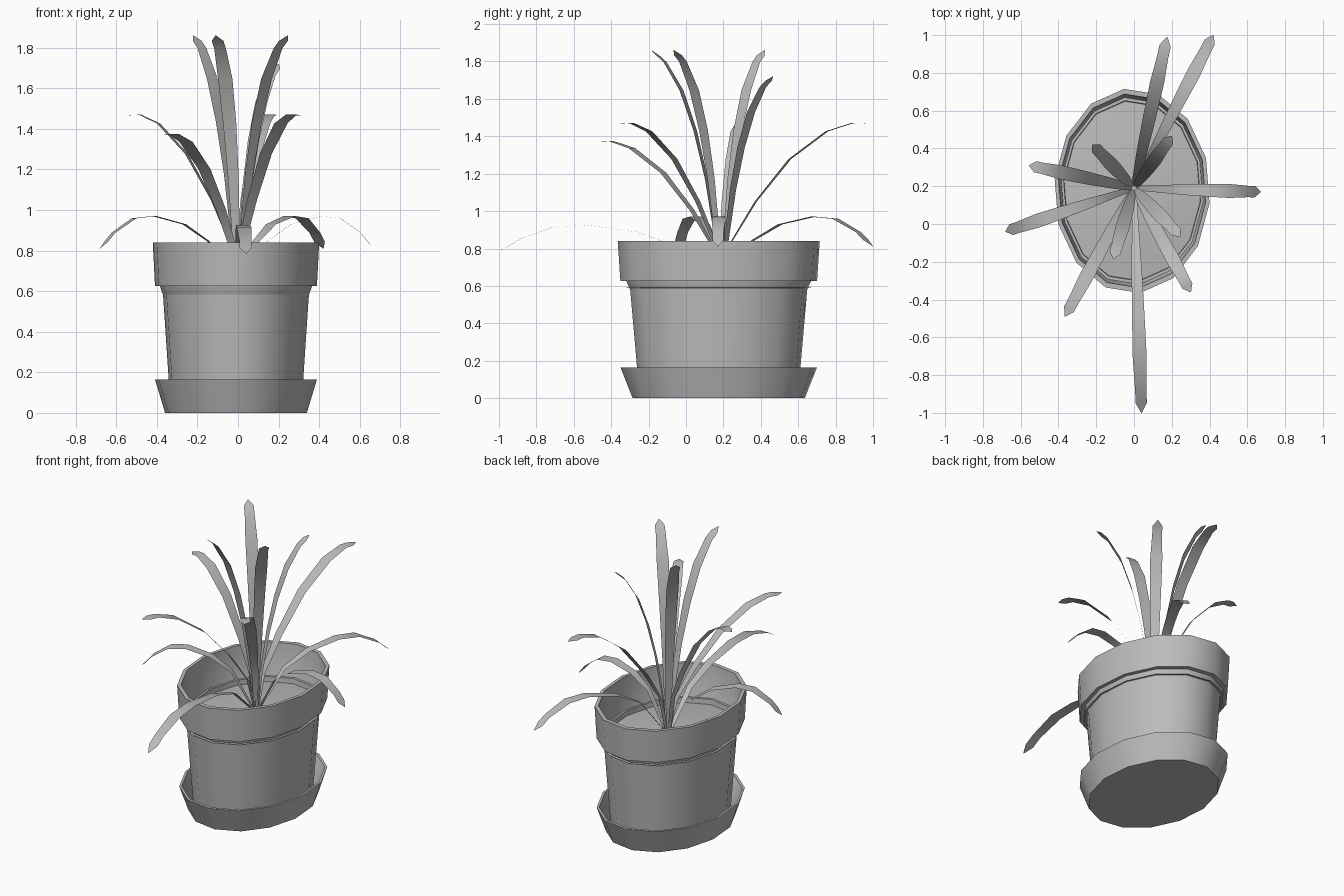
import bpy, bmesh, math
from mathutils import Vector

cube = bpy.data.objects.get("Cube")
if cube:
    bpy.data.objects.remove(cube)

SIDES = 14
CENTRE = Vector((-0.01, 0.175, 0))
STRETCH = 1.315          # the pot is oval, longer in y
PHASE = math.radians(96)

grey = bpy.data.materials.new("plain_grey")
grey.use_nodes = True
grey.diffuse_color = (0.5, 0.5, 0.5, 1)
grey.node_tree.nodes["Principled BSDF"].inputs["Base Color"].default_value = (0.5, 0.5, 0.5, 1)


def finish(name, bm, angle):
    """Turn a bmesh into a smooth shaded object."""
    mesh = bpy.data.meshes.new(name)
    bm.to_mesh(mesh)
    bm.free()
    mesh.materials.append(grey)
    obj = bpy.data.objects.new(name, mesh)
    bpy.context.collection.objects.link(obj)
    bpy.ops.object.select_all(action='DESELECT')
    bpy.context.view_layer.objects.active = obj
    obj.select_set(True)
    bpy.ops.object.shade_smooth_by_angle(angle=math.radians(angle))
    return obj


def lathe(name, profile, cap_start=False, cap_end=False):
    """Sweep (radius, height) points around the oval axis."""
    bm = bmesh.new()
    rings = []
    for r, z in profile:
        ring = []
        for i in range(SIDES):
            a = PHASE + math.tau * i / SIDES
            ring.append(bm.verts.new(CENTRE + Vector((r * math.cos(a), r * STRETCH * math.sin(a), z))))
        rings.append(ring)
    for low, high in zip(rings, rings[1:]):
        for i in range(SIDES):
            j = (i + 1) % SIDES
            bm.faces.new((low[i], low[j], high[j], high[i]))
    if cap_start:
        bm.faces.new(rings[0][::-1])
    if cap_end:
        bm.faces.new(rings[-1])
    return finish(name, bm, 40)


# Pot with a thick collar, open at the top
lathe("pot", [(0.325, 0.03), (0.365, 0.625), (0.402, 0.625), (0.413, 0.84),
              (0.392, 0.84), (0.378, 0.625), (0.35, 0.55)], cap_start=True)
# Saucer with a sloping wall and an inside floor
lathe("saucer", [(0.352, 0), (0.402, 0.165), (0.388, 0.165), (0.342, 0.03)],
      cap_start=True, cap_end=True)
# Gently domed soil
lathe("soil", [(0.378, 0.59), (0.25, 0.61), (0.1, 0.62)], cap_end=True)

# Leaf arcs: (fraction of reach, fraction of rise)
UPRIGHT = [(0, 0), (0.07, 0.22), (0.2, 0.46), (0.36, 0.66), (0.56, 0.83), (0.8, 0.95), (1, 1)]
ARCHED = [(0, 0), (0.06, 0.28), (0.22, 0.52), (0.45, 0.78), (0.7, 0.95), (0.87, 1), (1, 0.995)]
DROOPING = [(0, 0), (0.2, 0.66), (0.38, 0.89), (0.6, 1), (0.75, 0.97), (0.9, 0.78), (1, 0.57)]
HALF_WIDTHS = [0.012, 0.02, 0.028, 0.034, 0.037, 0.03, 0.002]
ROOT = Vector((0, 0.19, 0.6))


def leaf(name, arc, tip_x, tip_y, rise):
    """Flat ribbon leaf from the root to a tip, with a short point."""
    reach = Vector((tip_x, tip_y, 0)) - Vector((ROOT.x, ROOT.y, 0))
    out = reach.normalized()
    side = Vector((-out.y, out.x, 0))
    # Insert the leaf's shoulder just before the tip
    (r0, z0), (r1, z1) = arc[-2:]
    points = arc[:-1] + [(r0 + (r1 - r0) * 0.55, z0 + (z1 - z0) * 0.58), arc[-1]]
    widths = HALF_WIDTHS[:-1] + [0.03, HALF_WIDTHS[-1]]
    bm = bmesh.new()
    pairs = []
    for (r, z), w in zip(points, widths):
        p = ROOT + out * 0.01 * (1 - r) + reach * r + Vector((0, 0, rise * z))
        pairs.append((bm.verts.new(p + side * w), bm.verts.new(p - side * w)))
    for (a, b), (c, d) in zip(pairs, pairs[1:]):
        bm.faces.new((a, b, d, c))
    return finish(name, bm, 60)


LEAVES = {
    "upright_leaf": (UPRIGHT, [(-0.11, -0.185, 1.26), (-0.22, 0.42, 1.26),
                               (0.245, -0.065, 1.26), (0.2, 0.465, 1.12)]),
    "arched_leaf": (ARCHED, [(-0.555, 0.31, 0.87), (-0.365, -0.49, 0.775),
                             (0.3, -0.36, 0.87), (0.175, 0.99, 0.87)]),
    "drooping_leaf": (DROOPING, [(-0.68, -0.04, 0.37), (0.67, 0.17, 0.37),
                                 (0.42, 1.0, 0.37), (0.04, -1.0, 0.325)]),
}
for name, (arc, tips) in LEAVES.items():
    for n, (x, y, rise) in enumerate(tips, 1):
        leaf(f"{name}_{n}", arc, x, y, rise)
